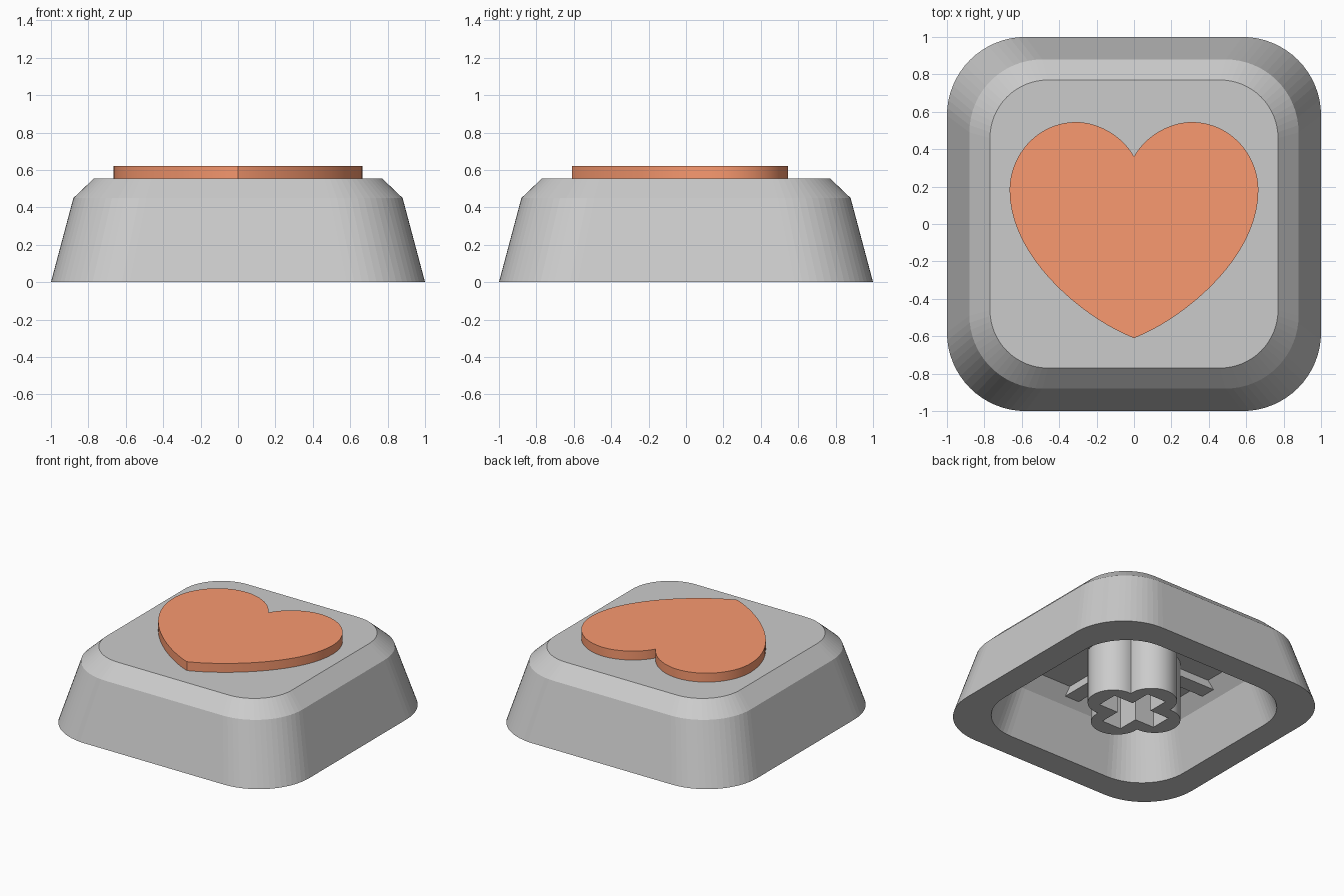
import bpy, bmesh
from math import sin, cos, pi, sqrt
from mathutils import Vector
from mathutils.geometry import interpolate_bezier

if "Cube" in bpy.data.objects:
    bpy.data.objects.remove(bpy.data.objects["Cube"])


def mesh_object(name, bm):
    bmesh.ops.recalc_face_normals(bm, faces=bm.faces)
    me = bpy.data.meshes.new(name)
    bm.to_mesh(me)
    bm.free()
    obj = bpy.data.objects.new(name, me)
    bpy.context.collection.objects.link(obj)
    return obj


def extruded(name, outlines, z0, z1):
    # flat closed outlines (inner ones become holes), extruded from z0 to z1
    cu = bpy.data.curves.new(name, 'CURVE')
    cu.dimensions = '2D'
    cu.fill_mode = 'BOTH'
    cu.extrude = (z1 - z0) / 2
    for pts in outlines:
        sp = cu.splines.new('POLY')
        sp.points.add(len(pts) - 1)
        for p, (x, y) in zip(sp.points, pts):
            p.co = (x, y, 0, 1)
        sp.use_cyclic_u = True
    obj = bpy.data.objects.new(name, cu)
    obj.location.z = (z0 + z1) / 2
    bpy.context.collection.objects.link(obj)
    bpy.ops.object.select_all(action='DESELECT')
    obj.select_set(True)
    bpy.context.view_layer.objects.active = obj
    bpy.ops.object.convert(target='MESH')
    bpy.ops.object.shade_smooth_by_angle(angle=0.5)
    return bpy.context.view_layer.objects.active


def rounded_square(h, r, n=16):
    pts = []
    for q, (sx, sy) in enumerate([(1, 1), (-1, 1), (-1, -1), (1, -1)]):
        for i in range(n + 1):
            a = (q + i / n) * pi / 2
            pts.append((sx * (h - r) + r * cos(a), sy * (h - r) + r * sin(a)))
    return pts


# hollow cap: one skin from the cavity ceiling, round the rim, to the top
CEIL = 0.445
bm = bmesh.new()
loops = []
for h, r, z in [(0.61, 0.25, CEIL), (0.70, 0.32, 0.345), (0.80, 0.37, 0),
                (1.0, 0.42, 0), (0.88, 0.39, 0.45), (0.77, 0.31, 0.555)]:
    loops.append([bm.verts.new((x, y, z)) for x, y in rounded_square(h, r)])
for a, b in zip(loops, loops[1:]):
    for i in range(len(a)):
        j = (i + 1) % len(a)
        bm.faces.new((a[i], a[j], b[j], b[i]))
bm.faces.new(loops[0])
bm.faces.new(loops[-1])
mesh_object("cap_shell", bm)

# raised heart: half outline from curve pieces, mirrored
pieces = [((0, 0.36), (0.06, 0.47), (0.19, 0.545), (0.31, 0.545)),
          ((0.31, 0.545), (0.505, 0.545), (0.665, 0.38), (0.665, 0.18)),
          ((0.665, 0.18), (0.665, -0.18), (0.27, -0.50), (0.015, -0.604))]
half = []
for p in pieces:
    half += [(v.x, v.y) for v in interpolate_bezier(*[Vector(c) for c in p], 20)[:-1]]
half += [(0.015, -0.604), (0, -0.61)]
heart = extruded("heart_inlay", [half + [(-x, y) for x, y in half[-2:0:-1]]], 0.555, 0.622)
mat = bpy.data.materials.new("heart_orange")
mat.diffuse_color = (0.95, 0.32, 0.16, 1)
mat.use_nodes = True
mat.node_tree.nodes["Principled BSDF"].inputs["Base Color"].default_value = mat.diffuse_color
heart.data.materials.append(mat)

# stem: four round lobes with a cross-shaped socket
d, r = 0.185, 0.175
lobes = []
for i in range(96):
    a = 2 * pi * i / 96
    f = (a + pi / 4) % (pi / 2) - pi / 4
    rad = d * cos(f) + sqrt(r * r - (d * sin(f)) ** 2)
    lobes.append((rad * cos(a), rad * sin(a)))
L, w = 0.24, 0.08
cross = []
for q in range(4):
    c, s = round(cos(q * pi / 2)), round(sin(q * pi / 2))
    for x, y in [(L, -w), (L, w), (w, w)]:
        cross.append((x * c - y * s, x * s + y * c))
extruded("stem", [lobes, cross], 0.0, CEIL)

# support ribs under the ceiling, from the stem to the sloped cavity wall
for q in range(4):
    bm = bmesh.new()
    bmesh.ops.create_cube(bm, size=1)
    bmesh.ops.scale(bm, vec=(0.36, 0.12, 0.06), verts=bm.verts)
    rib = mesh_object(f"stem_rib_{q + 1}", bm)
    rib.location = (0.48 * cos(q * pi / 2), 0.48 * sin(q * pi / 2), 0.42)
    rib.rotation_euler.z = q * pi / 2
